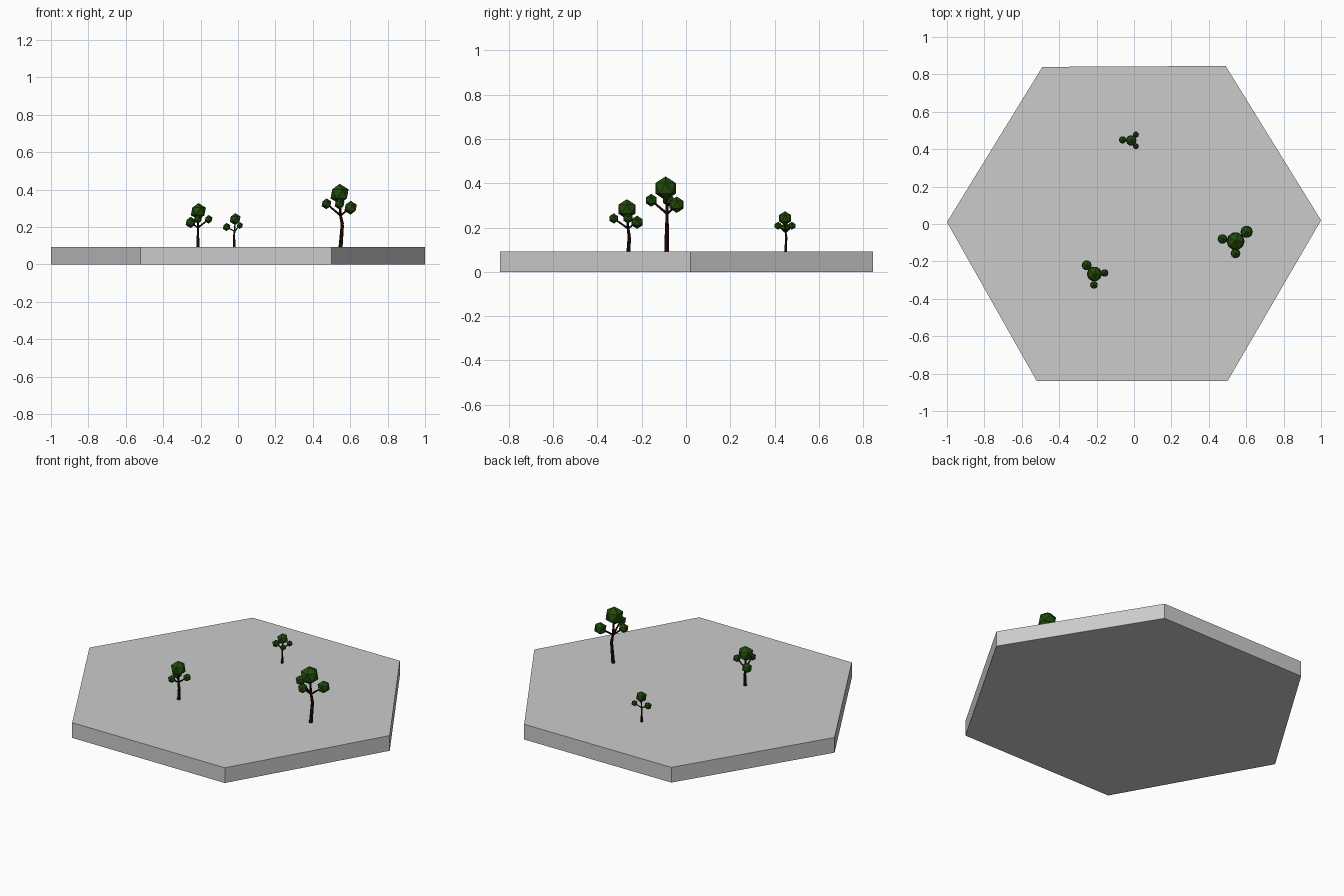
import bpy, bmesh
from mathutils import Vector

if "Cube" in bpy.data.objects:
    bpy.data.objects.remove(bpy.data.objects["Cube"])

def mat(name, c):
    m = bpy.data.materials.new(name)
    m.diffuse_color = (*c, 1)
    m.use_nodes = True
    m.node_tree.nodes["Principled BSDF"].inputs["Base Color"].default_value = m.diffuse_color
    return m

STONE = mat("stone grey", (0.6, 0.6, 0.6))
LEAF = mat("leaf green", (0.016, 0.07, 0.004))
BARK = mat("bark brown", (0.018, 0.004, 0.003))
TOP = 0.092

def add(name, data, material):
    ob = bpy.data.objects.new(name, data)
    data.materials.append(material)
    bpy.context.collection.objects.link(ob)
    return ob

# Hexagonal tile
bm = bmesh.new()
ring = [(-1, .01), (-.52, -.84), (.5, -.84), (1, .02), (.49, .845), (-.49, .84)]
base = bm.faces.new([bm.verts.new((x, y, 0)) for x, y in ring])
ext = bmesh.ops.extrude_face_region(bm, geom=[base], use_keep_orig=True)
bmesh.ops.translate(bm, vec=(0, 0, TOP),
                    verts=[v for v in ext["geom"] if isinstance(v, bmesh.types.BMVert)])
bmesh.ops.recalc_face_normals(bm, faces=bm.faces)
me = bpy.data.meshes.new("hex_tile")
bm.to_mesh(me)
bm.free()
add("hex_tile", me, STONE)

def limb(bm, points, radii, sides=6):
    """Tapered tube through points."""
    for a, b, ra, rb in zip(points, points[1:], radii, radii[1:]):
        a, b = Vector(a), Vector(b)
        rot = (b - a).to_track_quat('Z', 'Y').to_matrix().to_4x4()
        rot.translation = (a + b) / 2
        bmesh.ops.create_cone(bm, cap_ends=True, segments=sides, radius1=ra,
                              radius2=rb, depth=(b - a).length, matrix=rot)

def tree(name, trunk, balls):
    """First ball is the crown; the others sit on side branches."""
    s = balls[0][3] / 0.054
    crown = Vector(balls[0][:3])
    # Trunk and branches
    bm = bmesh.new()
    limb(bm, trunk + [tuple(crown)], [.011 * s, .009 * s, .007 * s, .005 * s])
    for x, y, z, r in balls[1:]:
        limb(bm, [trunk[2], (x, y, z)], [.006 * s, .004 * s])
    me = bpy.data.meshes.new(name + "_trunk")
    bm.to_mesh(me)
    bm.free()
    add(name + "_trunk", me, BARK)
    # Faceted foliage balls
    bm = bmesh.new()
    for x, y, z, r in balls:
        new = bmesh.ops.create_icosphere(bm, subdivisions=1, radius=r)["verts"]
        bmesh.ops.translate(bm, verts=new, vec=(x, y, z))
    me = bpy.data.meshes.new(name + "_foliage")
    bm.to_mesh(me)
    bm.free()
    add(name + "_foliage", me, LEAF)

tree("large_tree",
     [(.548, -.088, TOP - .005), (.558, -.086, .214), (.548, -.085, .262)],
     [(.543, -.092, .377, .054), (.473, -.08, .324, .029),
      (.602, -.042, .303, .037), (.543, -.157, .323, .029)])
tree("medium_tree",
     [(-.214, -.26, TOP - .005), (-.214, -.256, .158), (-.214, -.262, .196)],
     [(-.212, -.267, .283, .045), (-.253, -.221, .224, .03),
      (-.157, -.262, .241, .023), (-.214, -.326, .241, .023)])
tree("small_tree",
     [(-.019, .449, TOP - .005), (-.021, .453, .155), (-.018, .45, .177)],
     [(-.015, .447, .242, .032), (-.061, .45, .2, .022),
      (.01, .478, .208, .018), (.01, .416, .208, .018)])
